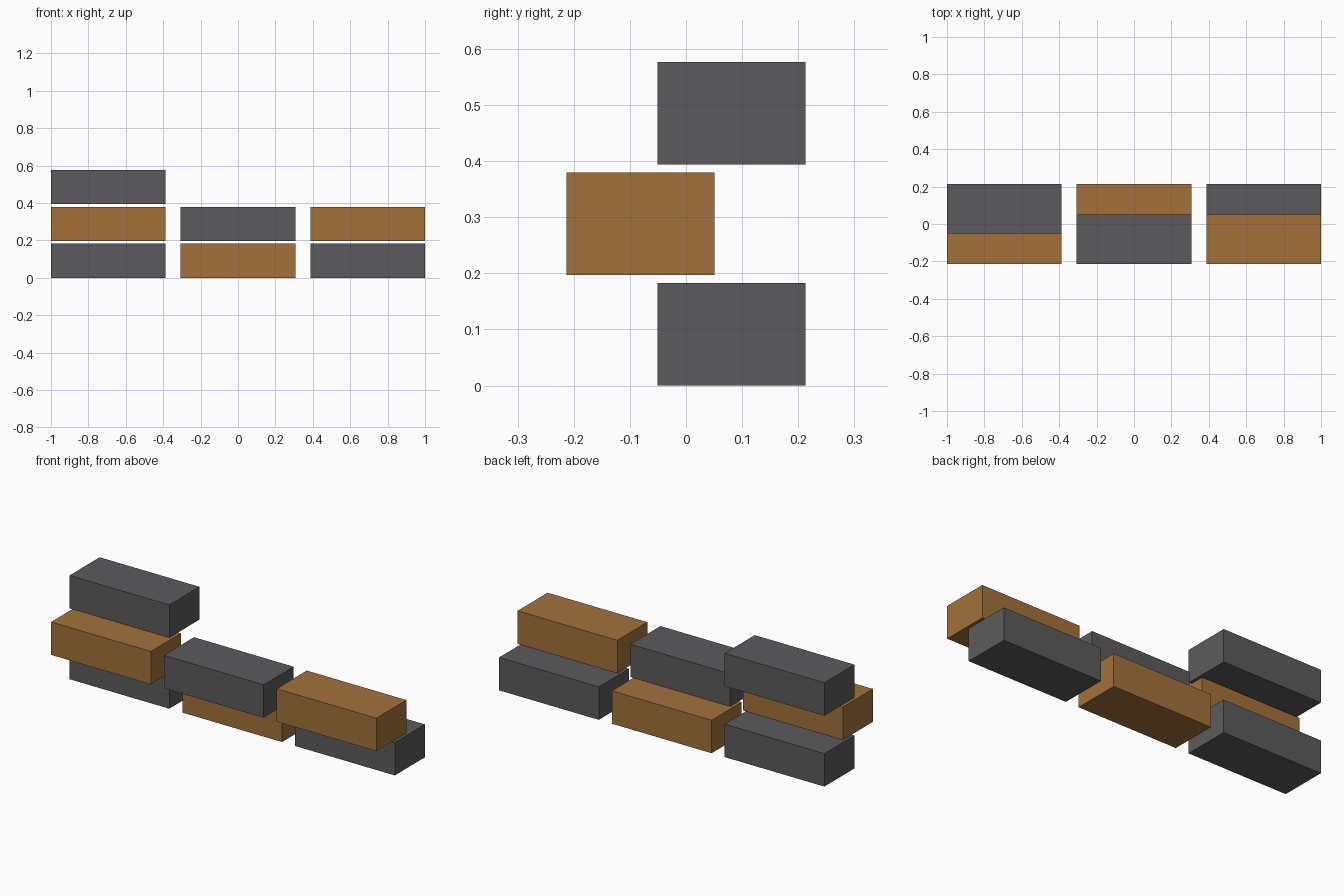
import bpy

cube = bpy.data.objects.get("Cube")
if cube:
    bpy.data.objects.remove(cube, do_unlink=True)


def make_material(name, rgb):
    mat = bpy.data.materials.new(name)
    mat.use_nodes = True
    color = (*rgb, 1)
    mat.diffuse_color = color
    mat.node_tree.nodes["Principled BSDF"].inputs["Base Color"].default_value = color
    return mat


grey = make_material("dark grey", (0.105, 0.105, 0.11))
wood = make_material("warm brown", (0.36, 0.165, 0.043))

LENGTH, DEPTH, HEIGHT = 0.613, 0.264, 0.183
COLUMN_STEP = (2 - LENGTH) / 2   # spacing between stacks
LEVEL_STEP = 0.197               # block height plus the small gap
OFFSET = 0.081                   # brown and grey blocks shift in depth


def block(name, column, level, side, mat):
    location = (column * COLUMN_STEP, side * OFFSET, HEIGHT / 2 + level * LEVEL_STEP)
    bpy.ops.mesh.primitive_cube_add(size=1, location=location)
    obj = bpy.context.object
    obj.name = name
    obj.scale = (LENGTH, DEPTH, HEIGHT)
    bpy.ops.object.transform_apply(location=False, rotation=False, scale=True)
    obj.data.materials.append(mat)


# Stack on the right: three blocks, the middle one pulled forward
block("right_lower_block", -1, 0, 1, grey)
block("right_middle_block", -1, 1, -1, wood)
block("right_top_block", -1, 2, 1, grey)

# Centre stack
block("centre_lower_block", 0, 0, 1, wood)
block("centre_upper_block", 0, 1, -1, grey)

# Stack on the left
block("left_lower_block", 1, 0, 1, grey)
block("left_upper_block", 1, 1, -1, wood)
